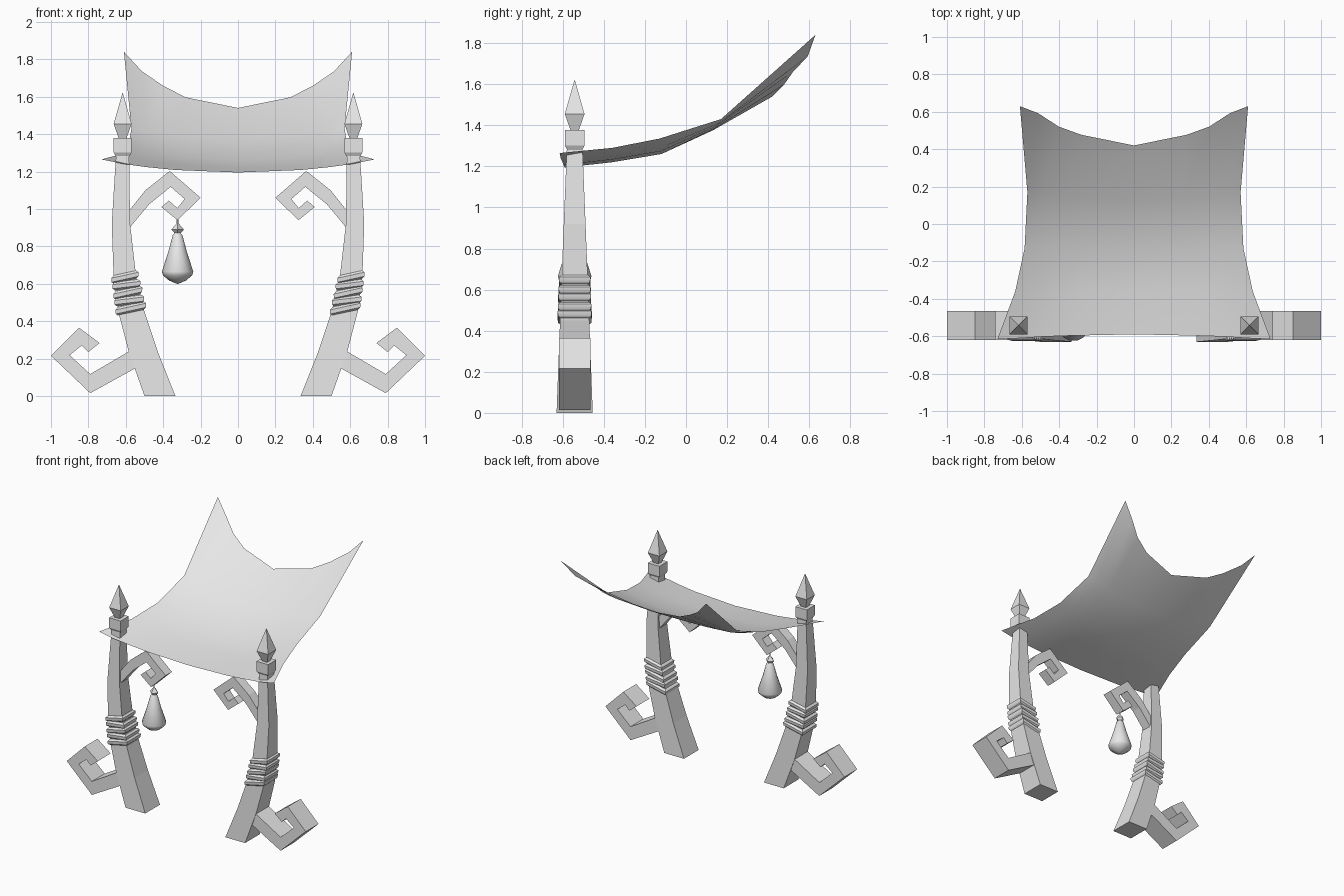
import bpy
import bmesh
import math
from mathutils import Matrix, Vector

default_cube = bpy.data.objects.get("Cube")
if default_cube:
    bpy.data.objects.remove(default_cube, do_unlink=True)

pale_grey = bpy.data.materials.new("pale_grey")
pale_grey.use_nodes = True
pale_grey.diffuse_color = (0.8, 0.8, 0.8, 1)
pale_grey.node_tree.nodes["Principled BSDF"].inputs["Base Color"].default_value = (0.8, 0.8, 0.8, 1)

POST_Y = -0.542
POST_X = 0.617


def finish(name, bm, smooth_angle=None, closed=True):
    """Turn a bmesh into a named object with the shared material."""
    if closed:
        bmesh.ops.recalc_face_normals(bm, faces=bm.faces)
    mesh = bpy.data.meshes.new(name)
    bm.to_mesh(mesh)
    bm.free()
    mesh.materials.append(pale_grey)
    obj = bpy.data.objects.new(name, mesh)
    bpy.context.collection.objects.link(obj)
    if smooth_angle:
        bpy.ops.object.select_all(action="DESELECT")
        obj.select_set(True)
        bpy.context.view_layer.objects.active = obj
        bpy.ops.object.shade_smooth_by_angle(angle=math.radians(smooth_angle))
    return obj


def loft(bm, rings):
    """Skin a list of closed rings and cap both ends."""
    rows = [[bm.verts.new(p) for p in ring] for ring in rings]
    n = len(rows[0])
    for low, high in zip(rows, rows[1:]):
        for i in range(n):
            j = (i + 1) % n
            bm.faces.new((low[i], low[j], high[j], high[i]))
    bm.faces.new(rows[0][::-1])
    bm.faces.new(rows[-1])


def rectangle(x0, x1, half_y, z, tilt=0.0):
    """Rectangular ring around the post line, optionally sloping along x."""
    dz = tilt * (x1 - x0) / 2
    return [(x0, POST_Y - half_y, z - dz), (x1, POST_Y - half_y, z + dz),
            (x1, POST_Y + half_y, z + dz), (x0, POST_Y + half_y, z - dz)]


def square_stack(name, side, profile):
    """Square section part on the post top from (half width, height) pairs."""
    bm = bmesh.new()
    cx = side * POST_X
    loft(bm, [rectangle(cx - r, cx + r, r, z) for r, z in profile])
    finish(name, bm)


def scroll(name, side, outline, half_depth):
    """Flat scroll: an outline in x and z extruded along y."""
    bm = bmesh.new()
    loft(bm, [[(side * x, POST_Y + d, z) for x, z in outline]
              for d in (-half_depth, half_depth)])
    finish(name, bm)


def turned(name, x, profile, segments, smooth_angle=None):
    """Lathe part hanging below the bracket from (radius, height) pairs."""
    bm = bmesh.new()
    turn = 2 * math.pi / segments
    loft(bm, [[(x + r * math.cos(i * turn), POST_Y + r * math.sin(i * turn), z)
               for i in range(segments)] for r, z in profile])
    finish(name, bm, smooth_angle)


# Post sections: height, inner x, outer x, half depth
POST = [(0, 0.335, 0.5, 0.088), (0.24, 0.43, 0.585, 0.079), (0.45, 0.5, 0.64, 0.071),
        (0.64, 0.545, 0.665, 0.064), (0.92, 0.577, 0.675, 0.053), (1.29, 0.582, 0.652, 0.038)]


def post_at(z):
    for a, b in zip(POST, POST[1:]):
        if a[0] <= z <= b[0]:
            t = (z - a[0]) / (b[0] - a[0])
            return [p + (q - p) * t for p, q in zip(a[1:], b[1:])]


FOOT = [(0.5, 0.18), (0.58, 0.24), (0.79, 0.117), (0.9, 0.218), (0.835, 0.27), (0.8, 0.235),
        (0.74, 0.283), (0.85, 0.365), (1.0, 0.215), (0.79, 0.015), (0.555, 0.145)]
BRACKET = [(0.61, 0.96), (0.575, 1.0), (0.495, 1.1), (0.365, 1.203), (0.2, 1.06),
           (0.323, 0.94), (0.41, 1.01), (0.37, 1.045), (0.325, 1.005), (0.285, 1.053),
           (0.36, 1.118), (0.475, 1.025), (0.575, 0.905)]

for side, label in ((1, "left"), (-1, "right")):
    # Curved tapering post
    bm = bmesh.new()
    loft(bm, [rectangle(side * a, side * b, h, z) for z, a, b, h in POST])
    finish(label + "_post", bm)

    # Rope wraps, each a bulging band with alternating slope
    bm = bmesh.new()
    for k in range(5):
        z = 0.468 + 0.042 * k
        a, b, h = post_at(z)
        slope = 0.12 if k % 2 else 0.22
        rings = []
        for dz, grow in ((-0.022, 0), (-0.012, 0.011), (0.01, 0.013), (0.022, 0)):
            rings.append(rectangle(side * (a - grow), side * (b + grow), h + grow,
                                   z + dz, side * slope * side))
        loft(bm, rings)
    finish(label + "_rope_wraps", bm, 40)

    # Block and spear finial on top
    square_stack(label + "_post_block", side,
                 [(0.036, 1.28), (0.048, 1.302), (0.048, 1.378)])
    square_stack(label + "_finial", side,
                 [(0.018, 1.37), (0.048, 1.455), (0.001, 1.62)])

    # Foot scroll and upper bracket scroll
    scroll(label + "_foot_scroll", side, FOOT, 0.077)
    scroll(label + "_bracket_scroll", side, BRACKET, 0.037)

# Hanging lantern drop under the right bracket
DROP_X = -0.323
turned("drop_cord", DROP_X, [(0.005, 0.86), (0.005, 0.95)], 6)
turned("drop_bead", DROP_X, [(0.006, 0.86), (0.034, 0.89), (0.006, 0.922)], 4)
turned("hanging_drop", DROP_X, [(0.012, 0.875), (0.026, 0.86), (0.05, 0.77), (0.084, 0.665),
                                (0.078, 0.645), (0.045, 0.617), (0.004, 0.6)], 14, 35)

# Sagging canopy: centre line and side edge, blended across the width
CENTRE = [(-0.59, 1.195), (-0.36, 1.22), (-0.12, 1.26), (0.13, 1.375), (0.42, 1.54)]
EDGE = [(0.73, -0.615, 1.265), (0.635, -0.36, 1.29), (0.585, -0.13, 1.335),
        (0.57, 0.17, 1.43), (0.61, 0.63, 1.84)]
# Across: share of width, of depth change, of height change
ACROSS = [(0, 0, 0), (0.46, 0.27, 0.19), (0.66, 0.48, 0.4), (0.84, 0.82, 0.65), (1, 1, 1)]
COLUMNS = [(-x, y, z) for x, y, z in ACROSS[:0:-1]] + ACROSS

bm = bmesh.new()
grid = []
for (cy, cz), (ex, ey, ez) in zip(CENTRE, EDGE):
    grid.append([bm.verts.new((ex * u, cy + (ey - cy) * v, cz + (ez - cz) * w))
                 for u, v, w in COLUMNS])
for near, far in zip(grid, grid[1:]):
    for i in range(len(COLUMNS) - 1):
        bm.faces.new((near[i], near[i + 1], far[i + 1], far[i]))
finish("canopy_cloth", bm, 60, closed=False)
